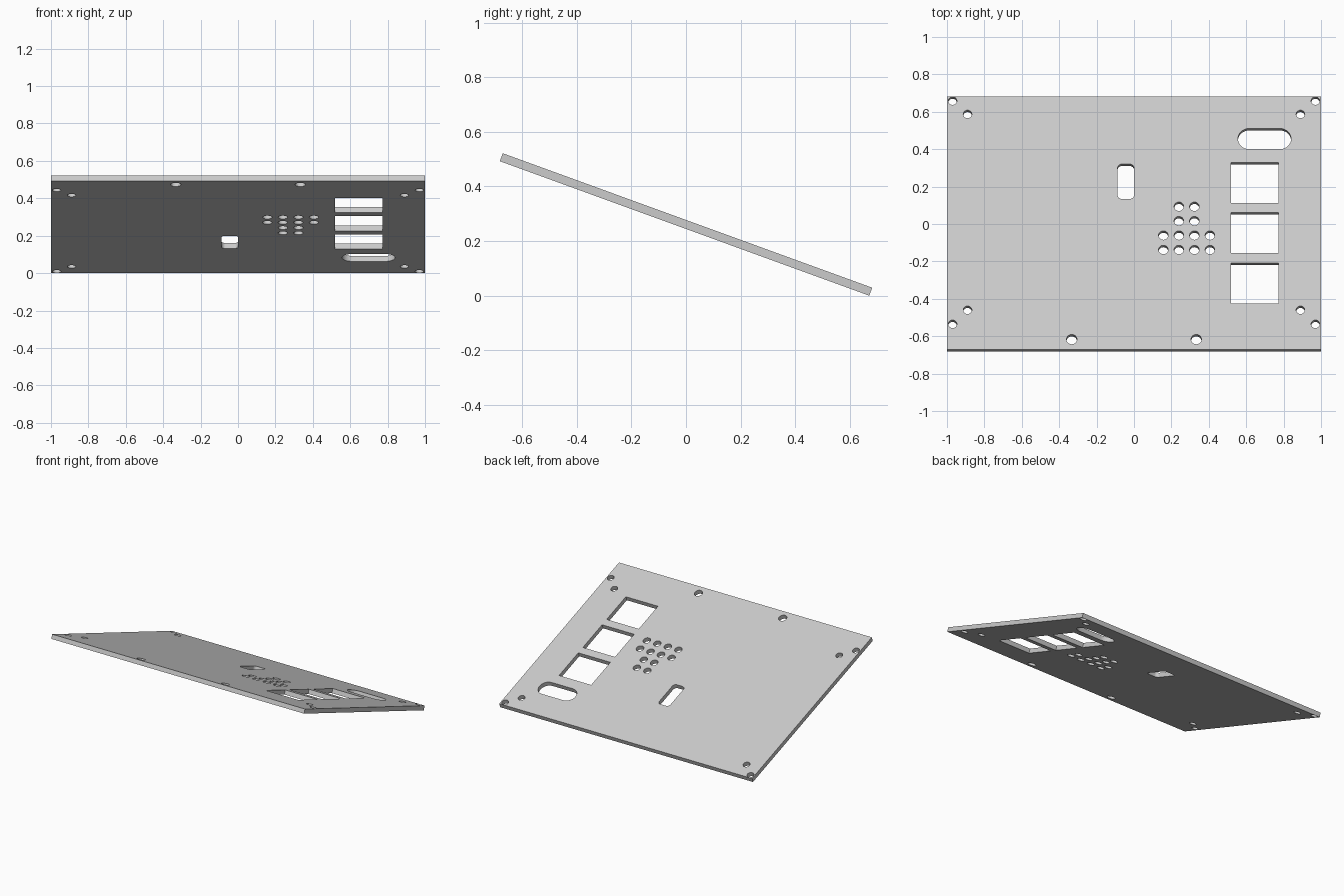
import bpy, bmesh, math

cube = bpy.data.objects.get("Cube")
if cube:
    bpy.data.objects.remove(cube, do_unlink=True)

TILT = math.radians(20)
LENGTH, THICK = 1.44, 0.031

grey = bpy.data.materials.new("light_grey")
grey.use_nodes = True
colour = (0.6, 0.6, 0.6, 1)
grey.diffuse_color = colour
grey.node_tree.nodes["Principled BSDF"].inputs["Base Color"].default_value = colour

outline = bpy.data.curves.new("panel_outline", "CURVE")
outline.dimensions = "2D"
outline.fill_mode = "BOTH"
outline.extrude = THICK / 2


def loop(points):
    spline = outline.splines.new("POLY")
    spline.points.add(len(points) - 1)
    for p, (x, y) in zip(spline.points, points):
        p.co = (x, y, 0, 1)
    spline.use_cyclic_u = True


def rounded(cx, cy, w, h, r=0.0, steps=8):
    """Closed rectangle outline with optional rounded corners."""
    if r == 0:
        steps = 0
    pts = []
    for k, (sx, sy) in enumerate([(1, 1), (-1, 1), (-1, -1), (1, -1)]):
        for i in range(steps + 1):
            a = math.pi / 2 * (k + i / max(steps, 1))
            pts.append((cx + sx * (w / 2 - r) + r * math.cos(a),
                        cy + sy * (h / 2 - r) + r * math.sin(a)))
    loop(pts)


def hole(cx, cy, r, n=32):
    loop([(cx + r * math.cos(2 * math.pi * i / n),
           cy + r * math.sin(2 * math.pi * i / n)) for i in range(n)])


# Panel edge
rounded(0, 0, 2, LENGTH)

# Mounting holes, mirrored left and right
for side in (-1, 1):
    for x, y, r in [(0.97, 0.695, 0.023), (0.89, 0.619, 0.023),
                    (0.97, -0.575, 0.023), (0.89, -0.495, 0.023),
                    (0.333, -0.662, 0.028)]:
        hole(side * x, y, r)

# Button hole cluster: two wide rows and two narrow rows
for row in range(4):
    for col in (range(4) if row < 2 else (1, 2)):
        hole(0.157 + 0.083 * col, -0.152 + 0.082 * row, 0.0255)

# Square windows
for i in range(3):
    rounded(0.646, 0.23 - 0.286 * i, 0.254, 0.231)

# Wide pill slot and narrow upright slot
rounded(0.698, 0.479, 0.284, 0.117, 0.0584)
rounded(-0.044, 0.236, 0.088, 0.198, 0.022)

# Turn the filled outline into a mesh panel
temp = bpy.data.objects.new("panel_outline", outline)
bpy.context.scene.collection.objects.link(temp)
graph = bpy.context.evaluated_depsgraph_get()
mesh = bpy.data.meshes.new_from_object(temp.evaluated_get(graph))
bpy.data.objects.remove(temp, do_unlink=True)

bm = bmesh.new()
bm.from_mesh(mesh)
bmesh.ops.remove_doubles(bm, verts=bm.verts, dist=0.0001)
bmesh.ops.recalc_face_normals(bm, faces=bm.faces)
bm.to_mesh(mesh)
bm.free()

mesh.name = "control_panel"
mesh.materials.clear()
mesh.materials.append(grey)
panel = bpy.data.objects.new("control_panel", mesh)
bpy.context.scene.collection.objects.link(panel)

# Slope down towards the back, resting on the ground
panel.rotation_euler.x = -TILT
panel.location.z = (LENGTH * math.sin(TILT) + THICK * math.cos(TILT)) / 2

bpy.ops.object.select_all(action="DESELECT")
panel.select_set(True)
bpy.context.view_layer.objects.active = panel
bpy.ops.object.shade_smooth_by_angle(angle=math.radians(30))
